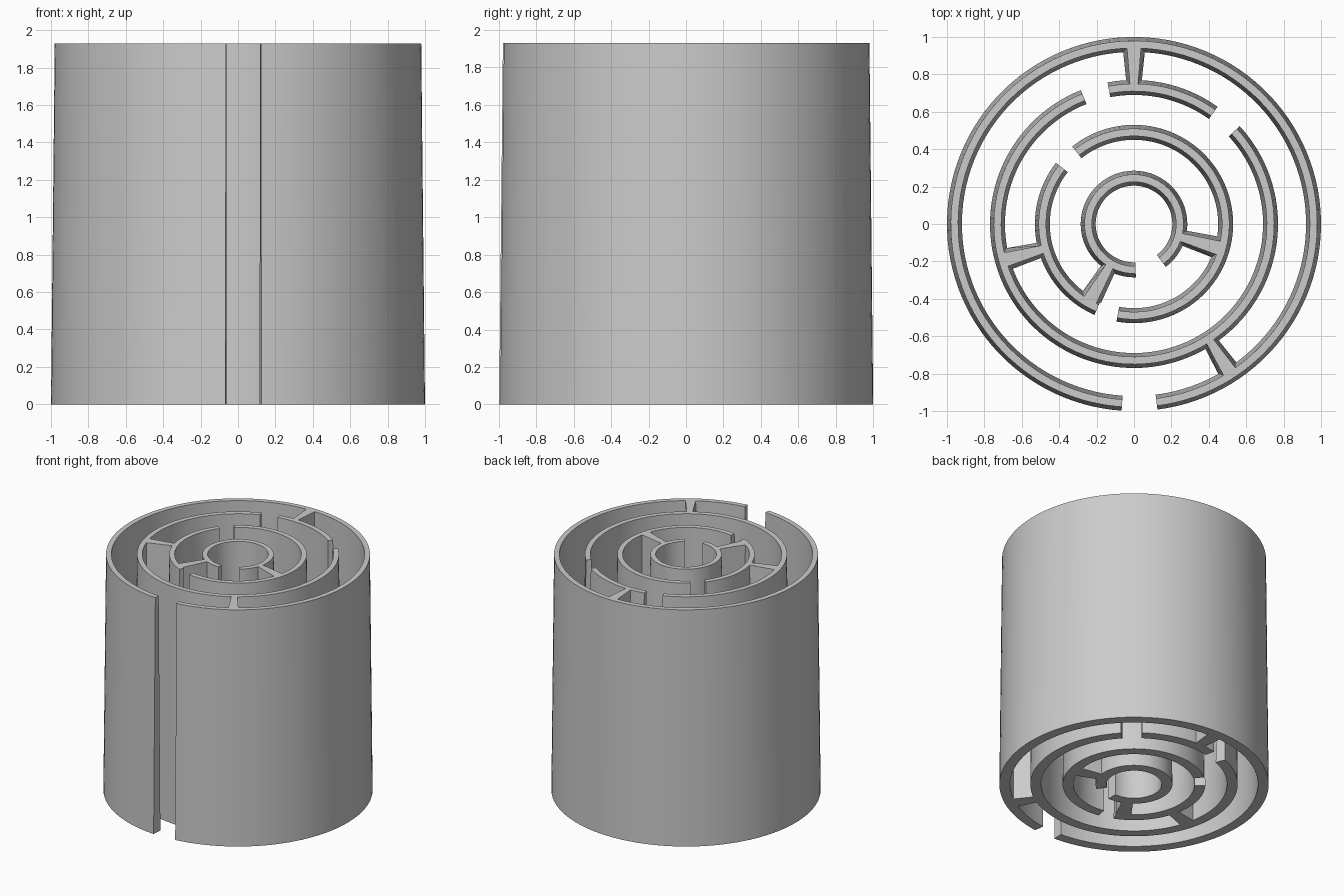
import bpy, bmesh, math

if "Cube" in bpy.data.objects:
    bpy.data.objects.remove(bpy.data.objects["Cube"])

H = 1.93          # wall height
BASE, TOP = 0.04, 0.02   # half thickness of walls at bottom and top
RINGS = [0.245, 0.49, 0.73, 0.96]   # centreline radii, inside to outside


def finish(name, bm):
    bmesh.ops.recalc_face_normals(bm, faces=bm.faces)
    me = bpy.data.meshes.new(name)
    bm.to_mesh(me)
    bm.free()
    ob = bpy.data.objects.new(name, me)
    bpy.context.collection.objects.link(ob)
    bpy.ops.object.select_all(action='DESELECT')
    ob.select_set(True)
    bpy.context.view_layer.objects.active = ob
    bpy.ops.object.shade_smooth_by_angle(angle=math.radians(30))
    return ob


def loft(name, sections):
    """Skin a row of four-point sections and cap both ends."""
    bm = bmesh.new()
    rows = [[bm.verts.new(p) for p in s] for s in sections]
    for a, b in zip(rows, rows[1:]):
        for i in range(4):
            j = (i + 1) % 4
            bm.faces.new((a[i], a[j], b[j], b[i]))
    bm.faces.new(rows[0])
    bm.faces.new(rows[-1])
    return finish(name, bm)


def arc_wall(name, r, start, end):
    """Curved wall with a drafted cross-section, angles in degrees."""
    profile = [(r - BASE, 0), (r + BASE, 0), (r + TOP, H), (r - TOP, H)]
    n = max(8, round((end - start) / 3))
    sections = []
    for k in range(n + 1):
        a = math.radians(start + (end - start) * k / n)
        sections.append([(p * math.cos(a), p * math.sin(a), z) for p, z in profile])
    return loft(name, sections)


def spoke(name, r_in, r_out, angle):
    """Drafted wedge wall joining two rings."""
    a = math.radians(angle)
    c, s = math.cos(a), math.sin(a)
    lap = 0.002
    sections = []
    for r, side, w in ((r_in, 1, 0.042), (r_out, -1, 0.058)):
        rb, rt = r + side * (BASE - lap), r + side * (TOP - lap)
        pts = [(rb, -w, 0), (rb, w, 0), (rt, w - 0.02, H), (rt, -w + 0.02, H)]
        sections.append([(x * c - y * s, x * s + y * c, z) for x, y, z in pts])
    return loft(name, sections)


# ring walls with their openings
arc_wall("inner_ring", RINGS[0], -53.5, 272)
arc_wall("second_ring_long", RINGS[1], -100.2, 128.6)
arc_wall("second_ring_short", RINGS[1], 141.9, 246.5)
arc_wall("third_ring_long", RINGS[2], 111.6, 402.8)
arc_wall("third_ring_short", RINGS[2], 54.5, 100.6)
arc_wall("outer_ring", RINGS[3], -82.8, 266.2)

# radial walls between rings
spoke("inner_spoke_right", RINGS[0], RINGS[1], -15.8)
spoke("inner_spoke_left", RINGS[0], RINGS[1], 240)
spoke("middle_spoke", RINGS[1], RINGS[2], 195.5)
spoke("outer_spoke_back", RINGS[2], RINGS[3], 90)
spoke("outer_spoke_front", RINGS[2], RINGS[3], -57.1)
